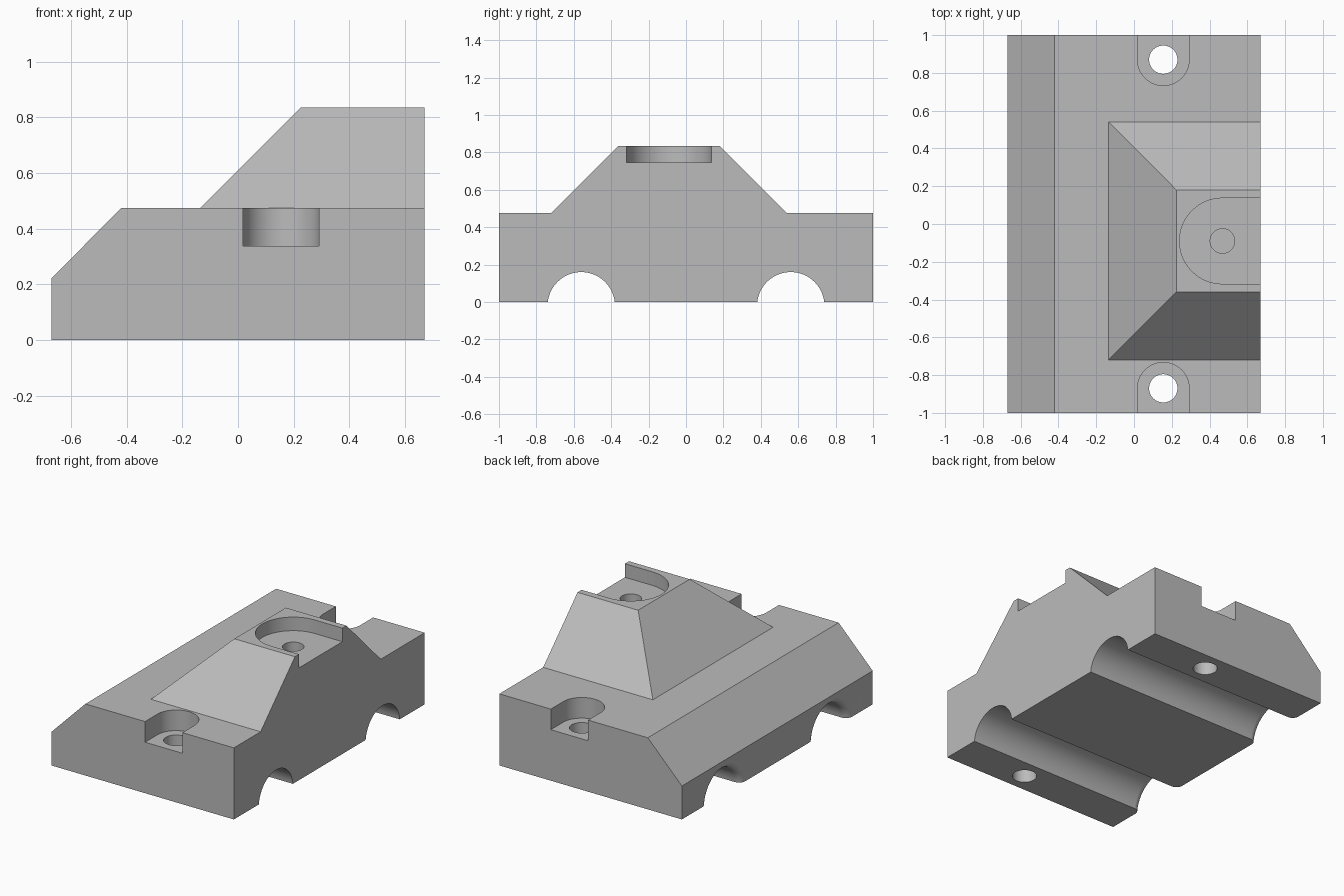
import bpy
import bmesh
from math import cos, sin, pi, radians

cube = bpy.data.objects.get("Cube")
if cube:
    bpy.data.objects.remove(cube, do_unlink=True)

grey = bpy.data.materials.new("plain grey")
grey.use_nodes = True
COLOUR = (0.5, 0.5, 0.5, 1)
grey.diffuse_color = COLOUR
grey.node_tree.nodes["Principled BSDF"].inputs["Base Color"].default_value = COLOUR

END = 0.67      # half length along x
DECK = 0.475    # height of the main deck
TOP = 0.835     # height of the raised block


def loft(name, rings):
    """Closed solid through a list of matching vertex rings."""
    bm = bmesh.new()
    loops = [[bm.verts.new(p) for p in ring] for ring in rings]
    n = len(loops[0])
    for a, b in zip(loops, loops[1:]):
        for i in range(n):
            j = (i + 1) % n
            bm.faces.new((a[i], a[j], b[j], b[i]))
    bm.faces.new(loops[0])
    bm.faces.new(loops[-1])
    bmesh.ops.recalc_face_normals(bm, faces=bm.faces)
    mesh = bpy.data.meshes.new(name)
    bm.to_mesh(mesh)
    bm.free()
    mesh.materials.append(grey)
    obj = bpy.data.objects.new(name, mesh)
    bpy.context.collection.objects.link(obj)
    return obj


def combine(target, tool, operation):
    """Apply a boolean and discard the tool."""
    mod = target.modifiers.new(tool.name, 'BOOLEAN')
    mod.operation = operation
    mod.solver = 'EXACT'
    mod.object = tool
    bpy.context.view_layer.objects.active = target
    bpy.ops.object.modifier_apply(modifier=mod.name)
    bpy.data.objects.remove(tool, do_unlink=True)


def prism(name, outline, z0, z1):
    return loft(name, [[(x, y, z) for x, y in outline] for z in (z0, z1)])


def circle(cx, cy, r, n=48):
    return [(cx + r * cos(2 * pi * i / n), cy + r * sin(2 * pi * i / n))
            for i in range(n)]


def open_slot(cx, cy, r, dx, dy, reach, n=32):
    """Half round pocket outline running out along the direction (dx, dy)."""
    pts = []
    for i in range(n + 1):
        a = pi / 2 + pi * i / n
        pts.append((r * cos(a), r * sin(a)))
    pts += [(reach, -r), (reach, r)]
    return [(cx + u * dx - v * dy, cy + u * dy + v * dx) for u, v in pts]


# Main body: chamfered side profile swept across the width
profile = [(-END, 0), (END, 0), (END, DECK), (-0.42, DECK), (-END, 0.222)]
body = loft("clamp_body", [[(x, y, z) for x, z in profile] for y in (-1, 1)])

# Raised block with three sloping sides
rise = TOP - DECK


def block_ring(inset, z):
    x, y0, y1 = -0.135 + inset, -0.72 + inset, 0.54 - inset
    return [(x, y0, z), (END, y0, z), (END, y1, z), (x, y1, z)]


raised = loft("raised_block", [block_ring(0, DECK), block_ring(rise, TOP)])
combine(body, raised, 'UNION')

# Lengthwise grooves, flared with a round lip at the -x end
R, LIP = 0.18, 0.045
stations = [(END + 0.1, R)]
for i in range(9):
    a = pi / 2 * i / 8
    stations.append((-END + LIP - LIP * sin(a), R + LIP * (1 - cos(a))))
stations.append((-END - 0.1, R + LIP))
for side in (-1, 1):
    groove = loft("groove_cutter", [
        [(x, y, z) for y, z in circle(side * 0.56, -0.02, r, 64)]
        for x, r in stations])
    combine(body, groove, 'DIFFERENCE')

# Counterbored bolt holes at both ends
for side in (-1, 1):
    slot = open_slot(0.155, side * 0.87, 0.137, 0, side, 0.3)
    combine(body, prism("bolt_pocket", slot, 0.338, 0.6), 'DIFFERENCE')
    hole = circle(0.155, side * 0.87, 0.075)
    combine(body, prism("bolt_hole", hole, -0.2, 0.4), 'DIFFERENCE')

# Pocket and blind hole in the raised block
slot = open_slot(0.468, -0.09, 0.227, 1, 0, 0.4)
combine(body, prism("top_pocket", slot, 0.745, 1), 'DIFFERENCE')
combine(body, prism("top_hole", circle(0.468, -0.09, 0.065), 0.4, 0.8), 'DIFFERENCE')

# Merge coplanar faces, then smooth the round walls only
bm = bmesh.new()
bm.from_mesh(body.data)
bmesh.ops.remove_doubles(bm, verts=bm.verts, dist=0.0001)
bmesh.ops.dissolve_limit(bm, angle_limit=radians(0.5), verts=bm.verts, edges=bm.edges)
bm.to_mesh(body.data)
bm.free()
bpy.ops.object.select_all(action='DESELECT')
body.select_set(True)
bpy.context.view_layer.objects.active = body
bpy.ops.object.shade_smooth_by_angle(angle=radians(30))
